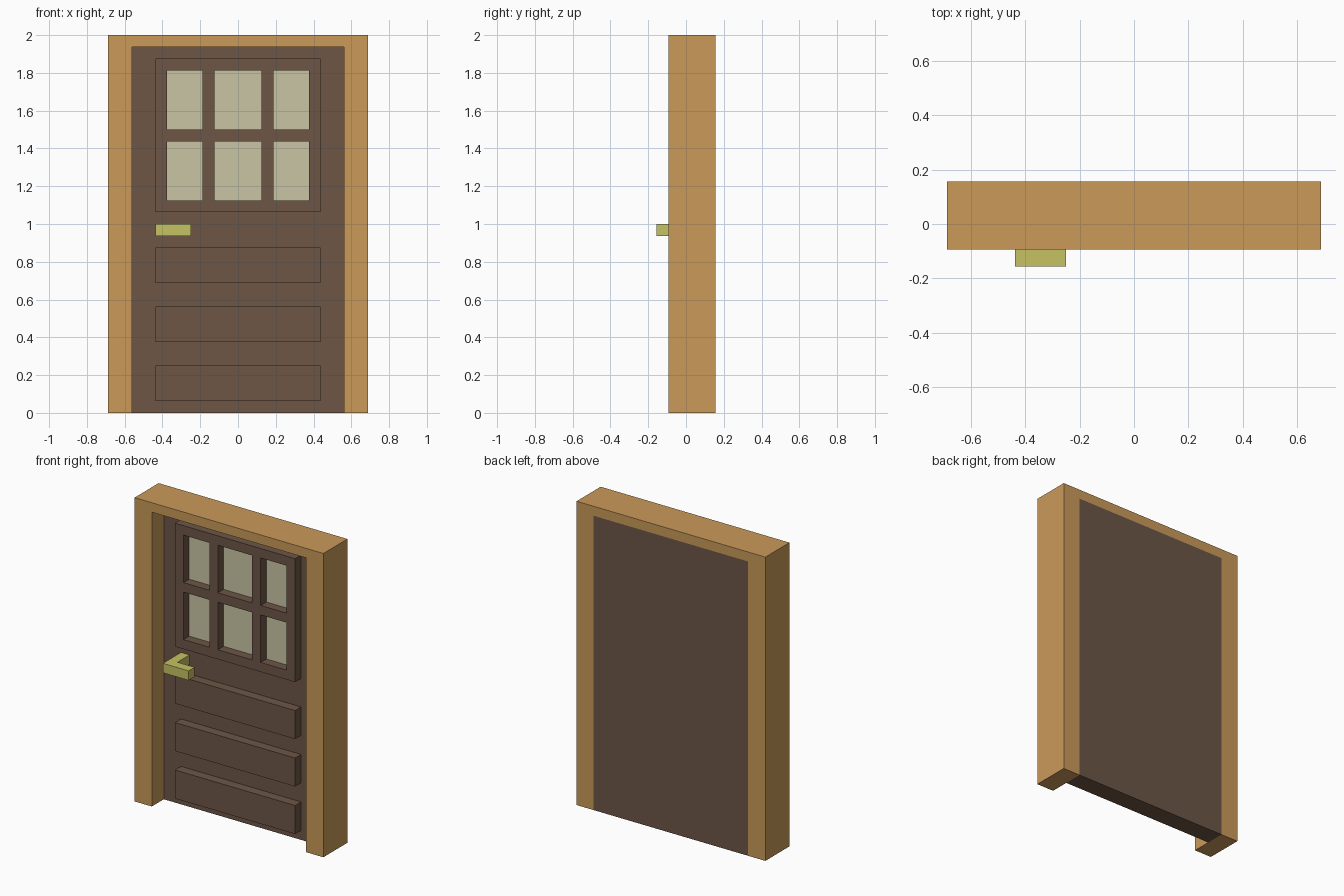
import bpy, bmesh

# Remove the default cube
if "Cube" in bpy.data.objects:
    bpy.data.objects.remove(bpy.data.objects["Cube"], do_unlink=True)

U = 1 / 16  # modelling module: every part sits on this step


def make_material(name, srgb):
    lin = [((c / 255 + 0.055) / 1.055) ** 2.4 for c in srgb]
    mat = bpy.data.materials.new(name)
    mat.use_nodes = True
    mat.diffuse_color = (*lin, 1)
    bsdf = next(n for n in mat.node_tree.nodes if n.type == 'BSDF_PRINCIPLED')
    bsdf.inputs["Base Color"].default_value = (*lin, 1)
    bsdf.inputs["Roughness"].default_value = 0.8
    return mat


oak = make_material("light_wood", (202, 154, 90))
walnut = make_material("dark_wood", (109, 86, 70))
brass = make_material("brass", (198, 194, 99))
glass = make_material("pale_glass", (202, 197, 165))


def finish(name, bm, mat):
    bmesh.ops.recalc_face_normals(bm, faces=bm.faces)
    mesh = bpy.data.meshes.new(name)
    bm.to_mesh(mesh)
    bm.free()
    mesh.materials.append(mat)
    obj = bpy.data.objects.new(name, mesh)
    bpy.context.collection.objects.link(obj)
    return obj


def extrude_y(bm, depth):
    """Give the flat faces in bm a thickness towards +y."""
    geom = bmesh.ops.extrude_face_region(bm, geom=bm.faces[:], use_keep_orig=True)["geom"]
    verts = [v for v in geom if isinstance(v, bmesh.types.BMVert)]
    bmesh.ops.translate(bm, verts=verts, vec=(0, depth, 0))


def prism(name, outline, y0, y1, mat):
    """Extrude an xz outline from y0 to y1."""
    bm = bmesh.new()
    bm.faces.new([bm.verts.new((x, y0, z)) for x, z in outline])
    extrude_y(bm, y1 - y0)
    return finish(name, bm, mat)


def box(name, x0, x1, y0, y1, z0, z1, mat):
    return prism(name, [(x0, z0), (x1, z0), (x1, z1), (x0, z1)], y0, y1, mat)


# Depth positions
front, back = -1.5 * U, 2.5 * U
door_front = 0.5 * U
panel_front = -0.5 * U

# Door frame: an upside-down U
w, o, h = 11 * U, 9 * U, 32 * U
prism("door_frame", [(-w, 0), (-o, 0), (-o, h - U), (o, h - U),
                     (o, 0), (w, 0), (w, h), (-w, h)], front, back, oak)

# Door leaf, flush with the back of the frame
box("door_leaf", -o, o, door_front, back, 0, h - U, walnut)

# Three raised lower panels
for i in range(3):
    z = (1 + 5 * i) * U
    box(f"lower_panel_{i + 1}", -7 * U, 7 * U, panel_front, door_front, z, z + 3 * U, walnut)

# Window surround: a grid of cells with the pane cells left open
xs = [n * U for n in (-7, -6, -3, -2, 2, 3, 6, 7)]
zs = [n * U for n in (17, 18, 23, 24, 29, 30)]
bm = bmesh.new()
grid = [[bm.verts.new((x, panel_front, z)) for x in xs] for z in zs]
for j in range(len(zs) - 1):
    for i in range(len(xs) - 1):
        if i % 2 and j % 2:
            # Pane set at the bottom of the opening
            box(f"window_pane_{j // 2 + 1}_{i // 2 + 1}", xs[i], xs[i + 1],
                door_front - 0.003, door_front + 0.003, zs[j], zs[j + 1], glass)
        else:
            bm.faces.new((grid[j][i], grid[j][i + 1], grid[j + 1][i + 1], grid[j + 1][i]))
extrude_y(bm, door_front - panel_front)
finish("window_surround", bm, walnut)

# L-shaped handle, drawn from above and extruded upwards
bm = bmesh.new()
plan = [(-7, 0.5), (-7, -2.5), (-4, -2.5), (-4, -1.5), (-6, -1.5), (-6, 0.5)]
bm.faces.new([bm.verts.new((x * U, y * U, 15 * U)) for x, y in plan])
top = bmesh.ops.extrude_face_region(bm, geom=bm.faces[:], use_keep_orig=True)["geom"]
bmesh.ops.translate(bm, verts=[v for v in top if isinstance(v, bmesh.types.BMVert)], vec=(0, 0, U))
finish("door_handle", bm, brass)
